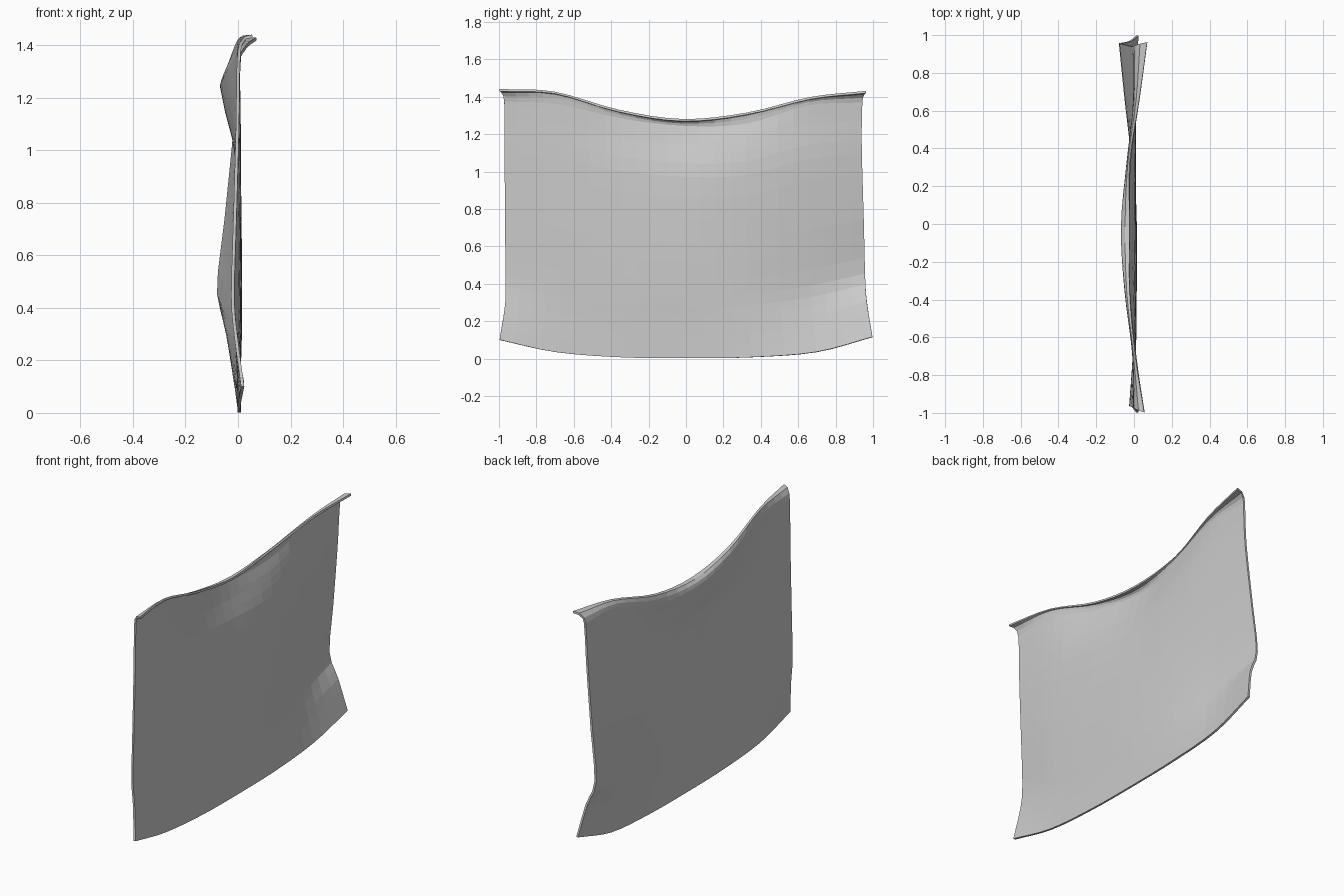
import bpy, bmesh

if "Cube" in bpy.data.objects:
    bpy.data.objects.remove(bpy.data.objects["Cube"])

# Control curves: each list runs across the cloth from y = -1 to y = +1
BOTTOM_Z = [.10, .035, .007, .002, .007, .035, .115]
FOLD_Z = [1.375, 1.36, 1.285, 1.245, 1.255, 1.355, 1.37]
TOP_Z = [1.435, 1.422, 1.325, 1.275, 1.31, 1.393, 1.425]
TOP_X = [.055, .01, -.022, -.022, -.02, .03, .07]
COLUMNS = [-1, -.7, -.35, 0, .35, .7, 1]

# Sheet rows: (height fraction, left y, right y, sideways bulge across the cloth)
ROWS = [
    (0.00, -.997, .997, [.018, .005, .005, .005, .005, .005, .018]),
    (0.15, -.967, .967, [-.008, 0, .005, .005, -.004, -.028, -.022]),
    (0.27, -.965, .957, [-.020, 0, .008, .008, -.008, -.045, -.074]),
    (0.50, -.967, .950, [-.012, .004, .008, .008, -.003, -.025, -.045]),
    (0.78, -.970, .940, [-.002, .005, 0, -.005, .002, .001, -.010]),
    (0.92, -.970, .940, [0, 0, -.028, -.043, -.014, 0, 0]),
    (1.00, -.972, .943, [.004, -.004, -.045, -.063, -.034, .003, .005]),
]
NU, NV = 24, 18


def curve(vals, t):
    """Smooth curve through evenly indexed values, t in 0..1."""
    f = t * (len(vals) - 1)
    i = min(int(f), len(vals) - 2)
    f -= i
    b, c = vals[i], vals[i + 1]
    a = vals[i - 1] if i else 2 * b - c
    d = vals[i + 2] if i + 2 < len(vals) else 2 * c - b
    return b + .5 * f * (c - a + f * (2*a - 5*b + 4*c - d + f * (3*(b - c) + d - a)))


def place(y, left, right):
    """Fit the -1..1 column position between the side edges."""
    return left + (y + 1) / 2 * (right - left)


bm = bmesh.new()
grid = []

# Main hanging sheet
for j in range(NV + 1):
    t = j / NV
    v, left, right = (curve([r[k] for r in ROWS], t) for k in range(3))
    row = []
    for i in range(NU + 1):
        u = i / NU
        x = curve([curve(r[3], u) for r in ROWS], t)
        z0, z1 = curve(BOTTOM_Z, u), curve(FOLD_Z, u)
        y = place(curve(COLUMNS, u), left, right)
        row.append(bm.verts.new((x, y, z0 + v * (z1 - z0))))
    grid.append(row)

# Curled upper hem
for fx, fz, left, right in ((.12, .5, -.977, .946), (.45, .9, -.988, .955), (1, 1, -.997, .962)):
    row = []
    for i in range(NU + 1):
        u = i / NU
        xa, xb = curve(ROWS[-1][3], u), curve(TOP_X, u)
        za, zb = curve(FOLD_Z, u), curve(TOP_Z, u)
        y = place(curve(COLUMNS, u), left, right)
        row.append(bm.verts.new((xa + fx * (xb - xa), y, za + fz * (zb - za))))
    grid.append(row)

for a, b in zip(grid, grid[1:]):
    for i in range(NU):
        bm.faces.new((a[i], a[i + 1], b[i + 1], b[i]))

mesh = bpy.data.meshes.new("hanging_cloth")
bm.to_mesh(mesh)
bm.free()
cloth = bpy.data.objects.new("hanging_cloth", mesh)
bpy.context.collection.objects.link(cloth)

# Cloth thickness
solid = cloth.modifiers.new("thickness", 'SOLIDIFY')
solid.thickness = .012
solid.offset = 0
